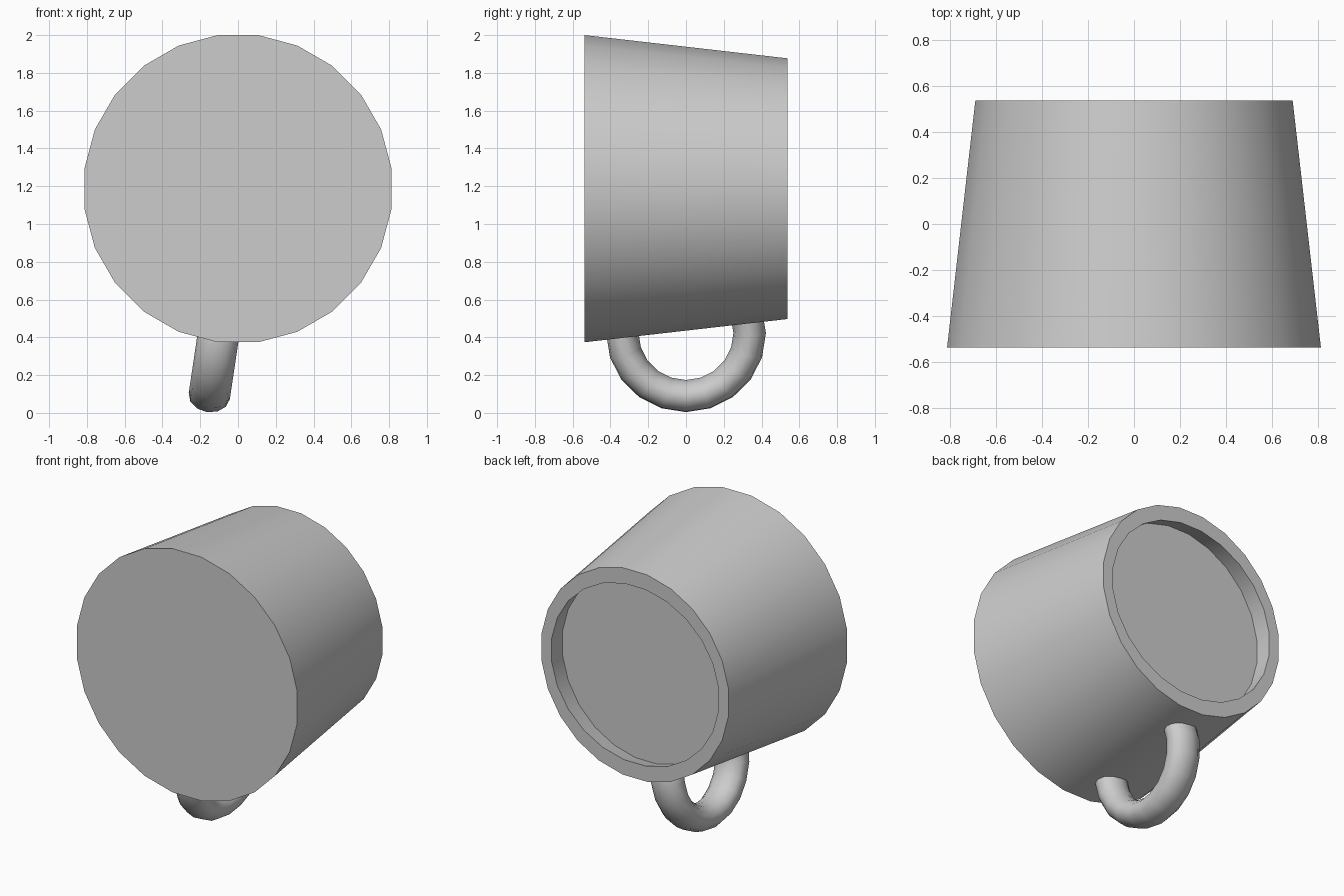
import bpy
import bmesh
from math import radians
from mathutils import Matrix, Vector

cube = bpy.data.objects.get("Cube")
if cube:
    bpy.data.objects.remove(cube, do_unlink=True)

AXIS_HEIGHT = 1.187
DEPTH = 1.075
SIDES = 24

# Single plain grey
COLOUR = (0.604, 0.604, 0.604, 1)
grey = bpy.data.materials.new("plain grey")
grey.use_nodes = True
grey.diffuse_color = COLOUR
grey.node_tree.nodes["Principled BSDF"].inputs["Base Color"].default_value = COLOUR


def finish(obj, name, angle):
    obj.name = name
    obj.data.materials.append(grey)
    bpy.ops.object.select_all(action="DESELECT")
    obj.select_set(True)
    bpy.context.view_layer.objects.active = obj
    bpy.ops.object.shade_smooth_by_angle(angle=radians(angle))


# Tapered cup lying on its side: wide mouth in front, recessed foot behind
bm = bmesh.new()
bmesh.ops.create_cone(bm, cap_ends=True, segments=SIDES,
                      radius1=0.82, radius2=0.696, depth=DEPTH)
bmesh.ops.rotate(bm, verts=bm.verts, cent=(0, 0, 0),
                 matrix=Matrix.Rotation(radians(180 / SIDES), 3, "Z"))
foot = max(bm.faces, key=lambda f: f.calc_center_median().z)
bmesh.ops.inset_region(bm, faces=[foot], thickness=0.075)
# The rim is a little thicker above and below than at the sides
bmesh.ops.scale(bm, verts=foot.verts, vec=(1, 0.955, 1))
foot = bmesh.ops.extrude_discrete_faces(bm, faces=[foot])["faces"][0]
bmesh.ops.translate(bm, verts=foot.verts, vec=(0, 0, -0.12))
bmesh.ops.scale(bm, verts=foot.verts, vec=(1.005, 1.055, 1))
bmesh.ops.rotate(bm, verts=bm.verts, cent=(0, 0, 0),
                 matrix=Matrix.Rotation(radians(-90), 3, "X"))
mesh = bpy.data.meshes.new("cup_body")
bm.to_mesh(mesh)
bm.free()
cup = bpy.data.objects.new("cup_body", mesh)
bpy.context.collection.objects.link(cup)
cup.location.z = AXIS_HEIGHT
finish(cup, "cup_body", 30)

# Ring handle, half sunk into the cup and tilted a little to one side
bpy.ops.mesh.primitive_torus_add(major_segments=20, minor_segments=12,
                                 major_radius=0.337, minor_radius=0.086)
handle = bpy.context.object
tilt = Matrix.Rotation(radians(8.5), 4, "Y")
upright = Matrix.Rotation(radians(90), 4, "Y")
widen = Matrix.Diagonal((1, 1, 1.28, 1))
handle.data.transform(tilt @ Matrix.Translation((0, 0, -0.773)) @ upright @ widen)
handle.location = Vector((0.012, 0, AXIS_HEIGHT))
finish(handle, "handle", 60)
